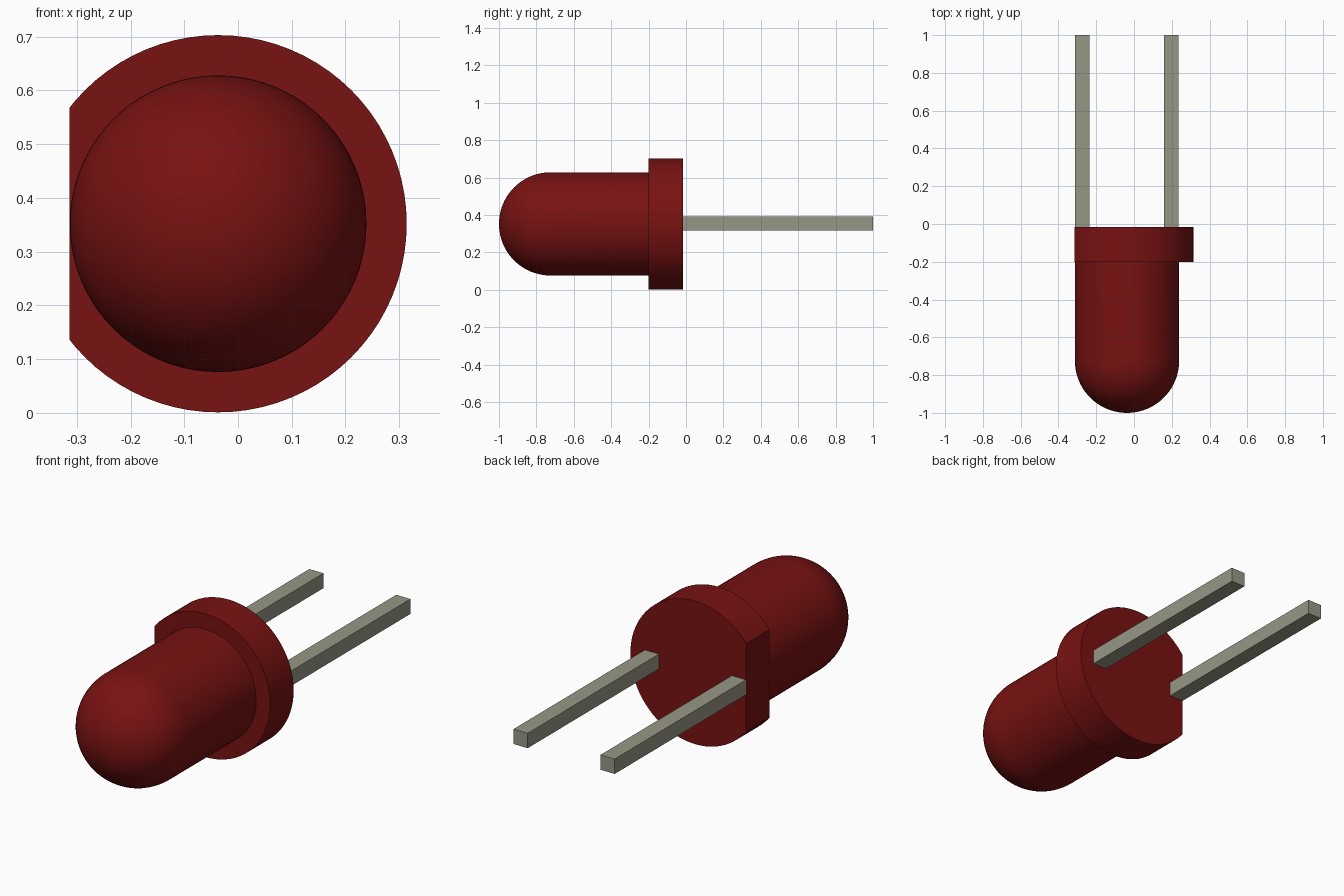
import bpy, bmesh, math
from mathutils import Matrix, Vector

if "Cube" in bpy.data.objects:
    bpy.data.objects.remove(bpy.data.objects["Cube"])

AXIS_X, AXIS_Z = -0.037, 0.352      # centre line of the lamp, running along y
BODY_R, RIM_R = 0.276, 0.351
RIM_FRONT, RIM_BACK = -0.20, -0.017
TIP = -1.0


def material(name, rgb):
    mat = bpy.data.materials.new(name)
    mat.use_nodes = True
    mat.diffuse_color = (*rgb, 1)
    mat.node_tree.nodes["Principled BSDF"].inputs["Base Color"].default_value = (*rgb, 1)
    return mat


def finish(bm, name, mat, smooth=False):
    bmesh.ops.recalc_face_normals(bm, faces=bm.faces)
    mesh = bpy.data.meshes.new(name)
    bm.to_mesh(mesh)
    bm.free()
    mesh.materials.append(mat)
    obj = bpy.data.objects.new(name, mesh)
    bpy.context.collection.objects.link(obj)
    if smooth:
        bpy.ops.object.select_all(action='DESELECT')
        obj.select_set(True)
        bpy.context.view_layer.objects.active = obj
        bpy.ops.object.shade_smooth_by_angle(angle=math.radians(35))
    return obj


red = material("dark red plastic", (0.19, 0.006, 0.006))
metal = material("grey metal", (0.31, 0.31, 0.24))

# Domed body: quarter circle plus straight wall, spun about the centre line
bm = bmesh.new()
centre = Vector((AXIS_X, 0, AXIS_Z))
dome_y = TIP + BODY_R
steps = 20
profile = [(BODY_R * math.sin(a), dome_y - BODY_R * math.cos(a))
           for a in (math.pi / 2 * i / steps for i in range(steps + 1))]
profile.append((BODY_R, RIM_FRONT))
verts = [bm.verts.new(centre + Vector((r, y, 0))) for r, y in profile]
edges = [bm.edges.new(pair) for pair in zip(verts, verts[1:])]
bmesh.ops.spin(bm, geom=verts + edges, cent=centre, axis=(0, 1, 0),
               angle=math.tau, steps=80, use_duplicate=False)
bmesh.ops.remove_doubles(bm, verts=bm.verts, dist=0.0001)
finish(bm, "domed_body", red, smooth=True)

# Rim: a disc with one side cut flat, level with the body wall
bm = bmesh.new()
bmesh.ops.create_cone(bm, cap_ends=True, segments=80, radius1=RIM_R, radius2=RIM_R,
                      depth=RIM_BACK - RIM_FRONT,
                      matrix=Matrix.Translation((AXIS_X, (RIM_FRONT + RIM_BACK) / 2, AXIS_Z))
                      @ Matrix.Rotation(math.pi / 2, 4, 'X'))
cut = bmesh.ops.bisect_plane(bm, geom=bm.verts[:] + bm.edges[:] + bm.faces[:],
                             plane_co=(AXIS_X - BODY_R - 0.001, 0, 0),
                             plane_no=(-1, 0, 0), clear_outer=True)
bmesh.ops.holes_fill(bm, edges=[e for e in bm.edges if e.is_boundary])
finish(bm, "flat_sided_rim", red, smooth=True)

# Two square leads
for name, x in (("right_lead", -0.275), ("left_lead", 0.197)):
    bm = bmesh.new()
    bmesh.ops.create_cube(bm, size=1, matrix=Matrix.Translation((x, (1 + RIM_BACK) / 2, 0.354))
                          @ Matrix.Diagonal((0.077, 1 - RIM_BACK, 0.073, 1)))
    finish(bm, name, metal)
